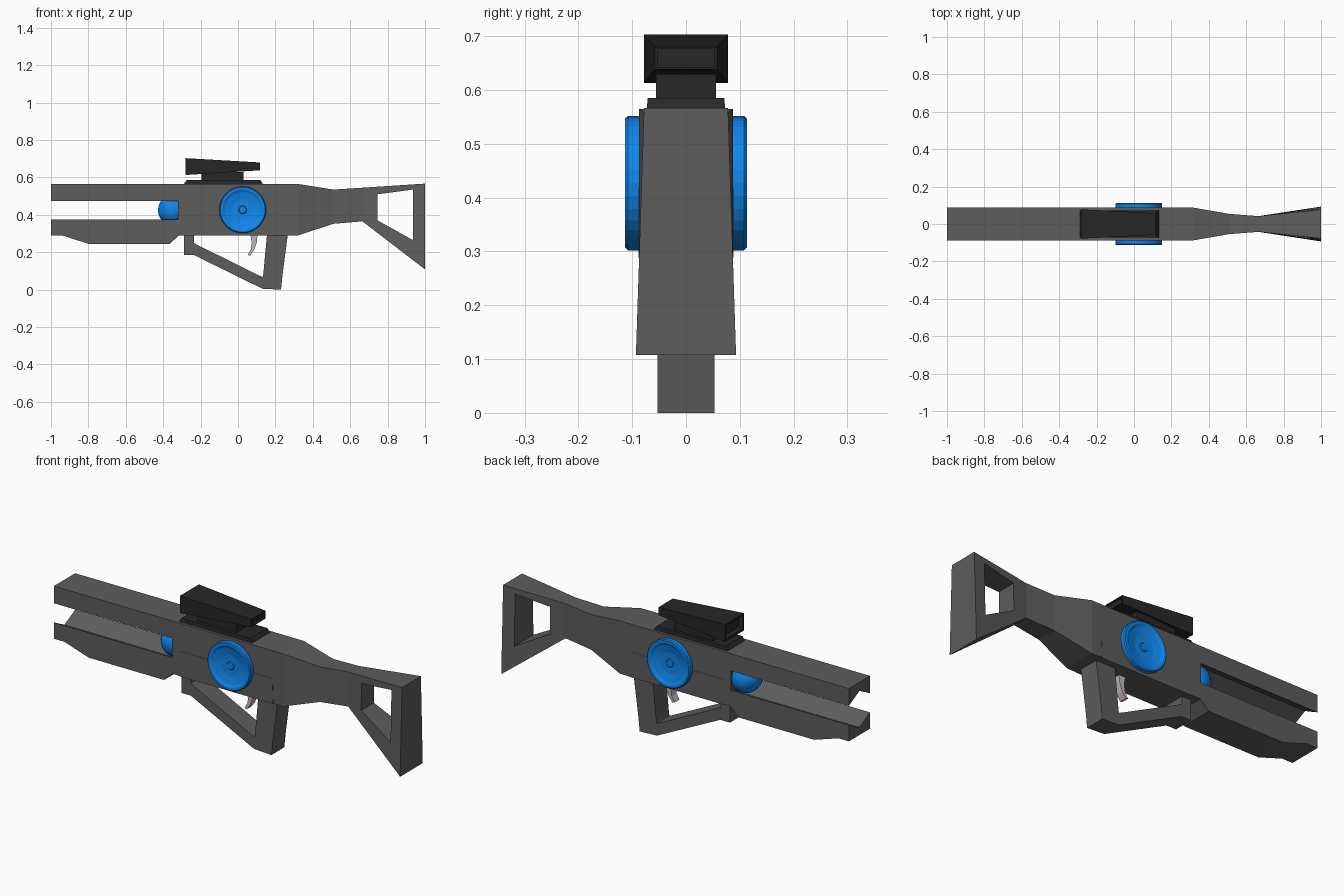
import bpy, bmesh, math

if "Cube" in bpy.data.objects:
    bpy.data.objects.remove(bpy.data.objects["Cube"])


def material(name, rgb):
    m = bpy.data.materials.new(name)
    m.diffuse_color = (*rgb, 1)
    m.use_nodes = True
    m.node_tree.nodes["Principled BSDF"].inputs["Base Color"].default_value = m.diffuse_color
    return m


GREY = material("grey", (0.11, 0.11, 0.11))
DARK = material("dark", (0.02, 0.02, 0.02))
BLUE = material("blue", (0.005, 0.24, 0.85))
BEIGE = material("beige", (0.55, 0.48, 0.46))


def finish(name, bm, mat):
    bmesh.ops.recalc_face_normals(bm, faces=bm.faces[:])
    me = bpy.data.meshes.new(name)
    bm.to_mesh(me)
    bm.free()
    me.materials.append(mat)
    ob = bpy.data.objects.new(name, me)
    bpy.context.collection.objects.link(ob)
    return ob


def loft(name, rings, mat, caps=True):
    """Skin a list of equal-length closed rings."""
    bm = bmesh.new()
    vs = [[bm.verts.new(p) for p in r] for r in rings]
    n = len(rings[0])
    for a, b in zip(vs, vs[1:]):
        for i in range(n):
            j = (i + 1) % n
            bm.faces.new((a[i], a[j], b[j], b[i]))
    if caps:
        bm.faces.new(vs[0])
        bm.faces.new(vs[-1])
    return finish(name, bm, mat)


def prism(name, pts, w, mat):
    """Side-view (x, z) profile extruded to half width w."""
    return loft(name, [[(x, y, z) for x, z in pts] for y in (-w, w)], mat)


def rect(x, z0, z1, w):
    return [(x, -w, z0), (x, w, z0), (x, w, z1), (x, -w, z1)]


def slab(z, x0, x1, w):
    return [(x0, -w, z), (x1, -w, z), (x1, w, z), (x0, w, z)]


def frame(name, outer, inner, width, mat):
    """Side-view frame with an opening; width(x, z) gives the half width."""
    bm = bmesh.new()
    o, i = [[[bm.verts.new((x, s * width(x, z), z)) for x, z in loop]
             for s in (-1, 1)] for loop in (outer, inner)]
    n = len(outer)
    for k in range(n):
        j = (k + 1) % n
        for s in (0, 1):
            bm.faces.new((o[s][k], o[s][j], i[s][j], i[s][k]))
        for v in (o, i):
            bm.faces.new((v[0][k], v[0][j], v[1][j], v[1][k]))
    return finish(name, bm, mat)


W = 0.087

# Receiver tapering into the stock wrist
loft("receiver", [rect(-0.32, 0.29, 0.565, W), rect(0.32, 0.29, 0.565, W),
                  rect(0.51, 0.352, 0.535, 0.054), rect(0.665, 0.365, 0.545, 0.042)], GREY)

# Lower side panel of the receiver
prism("receiver_panel", [(-0.28, 0.289), (0.265, 0.289), (0.26, 0.42), (-0.28, 0.42)],
      W + 0.0015, GREY)

# Twin rails with V grooves facing each other
for name, outer, lip, groove in (("upper_rail", 0.565, 0.475, 0.52),
                                 ("lower_rail", 0.29, 0.375, 0.33)):
    sec = [(-W, outer), (W, outer), (W, lip), (0, groove), (-W, lip)]
    loft(name, [[(x, y, z) for y, z in sec] for x in (-1, -0.32)], GREY)
prism("rail_chin", [(-0.94, 0.29), (-0.80, 0.245), (-0.365, 0.245), (-0.315, 0.29)], W, GREY)

# Stock frame, wider toward the butt and its toe
def stock_width(x, z):
    t = (x - 0.665) / 0.335
    return 0.042 + t * (0.036 + 0.015 * (0.567 - z) / 0.457)


frame("stock_frame",
      [(0.665, 0.545), (0.665, 0.365), (1, 0.108), (1, 0.567)],
      [(0.747, 0.51), (0.747, 0.37), (0.935, 0.265), (0.935, 0.535)], stock_width, GREY)

# Grip and trigger guard
frame("grip_guard",
      [(-0.29, 0.30), (-0.29, 0.185), (-0.235, 0.185), (0.13, 0.005), (0.23, 0), (0.237, 0.07),
       (0.267, 0.30)],
      [(-0.235, 0.295), (-0.235, 0.25), (-0.225, 0.243), (0.125, 0.07), (0.132, 0.068),
       (0.135, 0.08), (0.155, 0.295)],
      lambda x, z: 0.053, GREY)

# Trigger
prism("trigger", [(0.065, 0.30), (0.105, 0.30), (0.10, 0.25), (0.085, 0.21), (0.065, 0.182),
                  (0.052, 0.185), (0.068, 0.215), (0.074, 0.25)], 0.02, BEIGE)

# Sight: base plate, neck and tapered housing with recessed ends
loft("sight_base", [slab(0.565, -0.29, 0.133, 0.073), slab(0.585, -0.275, 0.12, 0.071)], DARK)
loft("sight_neck", [slab(0.58, -0.195, 0.03, 0.056), slab(0.63, -0.195, 0.03, 0.056)], DARK)
loft("sight_housing", [rect(-0.262, 0.632, 0.688, 0.062), rect(-0.28, 0.625, 0.695, 0.07),
                       rect(-0.28, 0.613, 0.703, 0.078), rect(0.117, 0.638, 0.68, 0.058),
                       rect(0.117, 0.642, 0.676, 0.053), rect(0.105, 0.642, 0.676, 0.053)], DARK)

# Dished side discs
dish = [(0.125, 0.08), (0.125, 0.108), (0.12, 0.113), (0.108, 0.113), (0.095, 0.106),
        (0.055, 0.097), (0.022, 0.096), (0.018, 0.1), (0.006, 0.1)]
N = 32
for side, s in (("front", -1), ("back", 1)):
    loft(side + "_disc", [[(0.025 + r * math.cos(a), s * y, 0.427 + r * math.sin(a))
                           for a in (2 * math.pi * k / N for k in range(N))]
                          for r, y in dish], BLUE)

# Glowing core between the rails
bpy.ops.mesh.primitive_uv_sphere_add(segments=24, ring_count=12, radius=0.083,
                                     location=(-0.345, 0, 0.425), rotation=(0, math.pi / 2, 0))
core = bpy.context.object
core.name = "core"
core.data.materials.append(BLUE)
bpy.ops.object.shade_smooth_by_angle()
